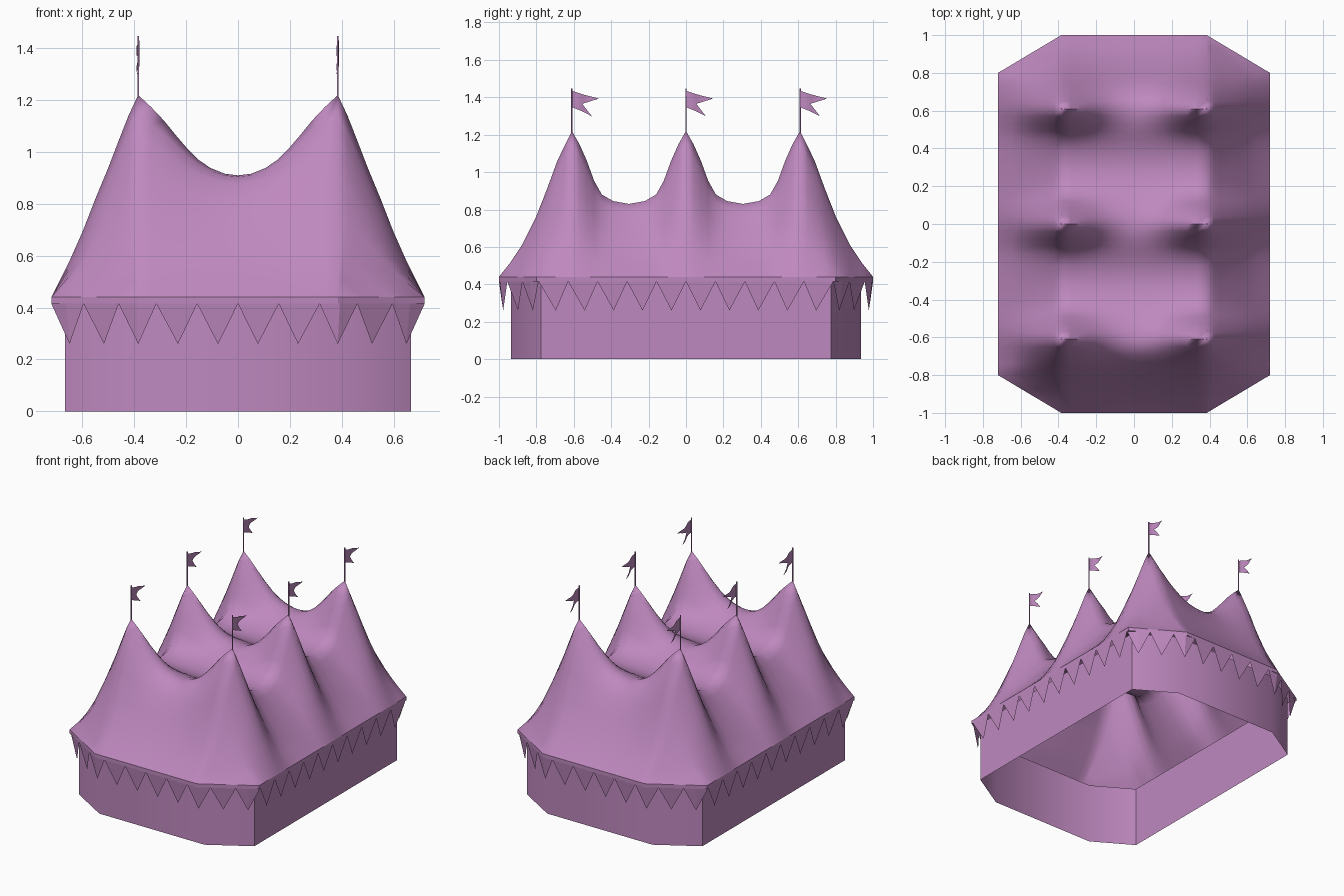
import bpy, bmesh, math
from mathutils import Vector

if "Cube" in bpy.data.objects:
    bpy.data.objects.remove(bpy.data.objects["Cube"])

mat = bpy.data.materials.new("canvas")
mat.diffuse_color = (0.52, 0.25, 0.52, 1)
mat.use_nodes = True
mat.node_tree.nodes["Principled BSDF"].inputs["Base Color"].default_value = mat.diffuse_color

PX, PEAK_Y = 0.385, (-0.61, 0.0, 0.61)
EAVE, BAND = 0.44, 0.415


def finish(bm, name, smooth=None):
    me = bpy.data.meshes.new(name)
    bm.to_mesh(me)
    bm.free()
    ob = bpy.data.objects.new(name, me)
    bpy.context.collection.objects.link(ob)
    me.materials.append(mat)
    if smooth:
        bpy.context.view_layer.objects.active = ob
        ob.select_set(True)
        bpy.ops.object.shade_smooth_by_angle(angle=math.radians(smooth))
        ob.select_set(False)
    return ob


def octagon(x1, y1, x2, y2):
    half = [(x1, -y1), (x2, -y2), (x2, y2), (x1, y1)]
    return half + [(-x, -y) for x, y in half]


def strip(name, upper, lower, smooth=None):
    bm = bmesh.new()
    a = [bm.verts.new(p) for p in upper]
    b = [bm.verts.new(p) for p in lower]
    n = len(a)
    for i in range(n):
        j = (i + 1) % n
        bm.faces.new((b[i], b[j], a[j], a[i]))
    return finish(bm, name, smooth)


# Walls and the narrow eave band
wall = octagon(0.40, 0.935, 0.667, 0.775)
strip("walls", [(x, y, BAND + 0.01) for x, y in wall], [(x, y, 0) for x, y in wall], 50)
rim = octagon(PX, 1.0, 0.72, 0.80)
strip("eave_band", [(x, y, EAVE) for x, y in rim], [(x, y, BAND) for x, y in rim])

# Roof: rows of (distance from peak row, ridge height, centre height)
between = [(0, 1.22, .91), (.04, 1.15, .907), (.08, 1.06, .895), (.118, .955, .88),
           (.16, .88, .86), (.22, .845, .835), (.305, .83, .82)]
end = [(.04, 1.14, .905), (.08, 1.055, .88), (.133, .91, .82), (.19, .765, .72),
       (.267, .61, .59), (.33, .515, .51), (.39, .44, .44)]
half = [(d, r, c) for d, r, c in between]
half += [(.61 - d, r, c) for d, r, c in reversed(between[:-1])]
half += [(.61 + d, r, c) for d, r, c in end]
rows = [(-y, r, c) for y, r, c in reversed(half[1:])] + half
sag = [(0, 0), (.05, .02), (.105, .09), (.155, .2), (.2, .35), (.245, .52), (.285, .68), (.335, .85)]
fall = [(0, 1), (.11, .9), (.22, .78), (.35, .635), (.49, .49), (.64, .325), (.79, .18), (1, 0)]


def roof_row(y, ridge, centre):
    w = 0.72 if abs(y) < 0.8 else 0.72 + (PX - 0.72) * (abs(y) - 0.8) / 0.2
    right = [(x, centre + (ridge - centre) * s) for x, s in sag]
    right += [(PX + t * (w - PX), EAVE + (ridge - EAVE) * f) for t, f in fall]
    full = [(-x, z) for x, z in reversed(right[1:])] + right
    return [(x, y, z) for x, z in full]


bm = bmesh.new()
grid = [[bm.verts.new(p) for p in roof_row(*r)] for r in rows]
for a, b in zip(grid, grid[1:]):
    for i in range(len(a) - 1):
        bm.faces.new((a[i], a[i + 1], b[i + 1], b[i]))
bmesh.ops.remove_doubles(bm, verts=bm.verts, dist=0.0005)
finish(bm, "canopy_roof", 80)

# Pointed valance: 40 triangles walked evenly round the eave
loop = [Vector((0, -1))] + [Vector(p) for p in rim] + [Vector((0, -1))]
total = sum((q - p).length for p, q in zip(loop, loop[1:]))


def along(s):
    for p, q in zip(loop, loop[1:]):
        d = (q - p).length
        if s <= d:
            return p.lerp(q, s / d)
        s -= d
    return loop[-1]


bm = bmesh.new()
for i in range(40):
    a, m, b = (along(total * (i + k) / 40) for k in (0, .5, 1))
    top_m = bm.verts.new((m.x, m.y, BAND))
    tip = bm.verts.new((m.x * .98, m.y * .982, .26))
    va, vb = bm.verts.new((a.x, a.y, BAND)), bm.verts.new((b.x, b.y, BAND))
    bm.faces.new((va, tip, top_m))
    bm.faces.new((top_m, tip, vb))
finish(bm, "pointed_valance")

# Poles with swallow-tailed rippling flags
tongues = [[(0, 1.435), (.06, 1.415), (.145, 1.393), (.055, 1.365), (0, 1.39)],
           [(0, 1.39), (.055, 1.365), (.107, 1.298), (.05, 1.327), (0, 1.347)]]
for px in (-PX, PX):
    for py in PEAK_Y:
        bpy.ops.mesh.primitive_cylinder_add(vertices=6, radius=.004, depth=.25, location=(px, py, 1.322))
        pole = bpy.context.object
        pole.name = "flag_pole"
        pole.data.materials.append(mat)
        bm = bmesh.new()
        for t in tongues:
            bm.faces.new([bm.verts.new((0, y, z)) for y, z in t])
        for k in range(1, 7):
            bmesh.ops.bisect_plane(bm, geom=bm.verts[:] + bm.edges[:] + bm.faces[:],
                                   plane_co=(0, k * .02, 0), plane_no=(0, 1, 0))
        for v in bm.verts:
            v.co.x = .006 * math.sin(v.co.y * 55)
        flag = finish(bm, "flag", 60)
        flag.location = (px, py, 0)
